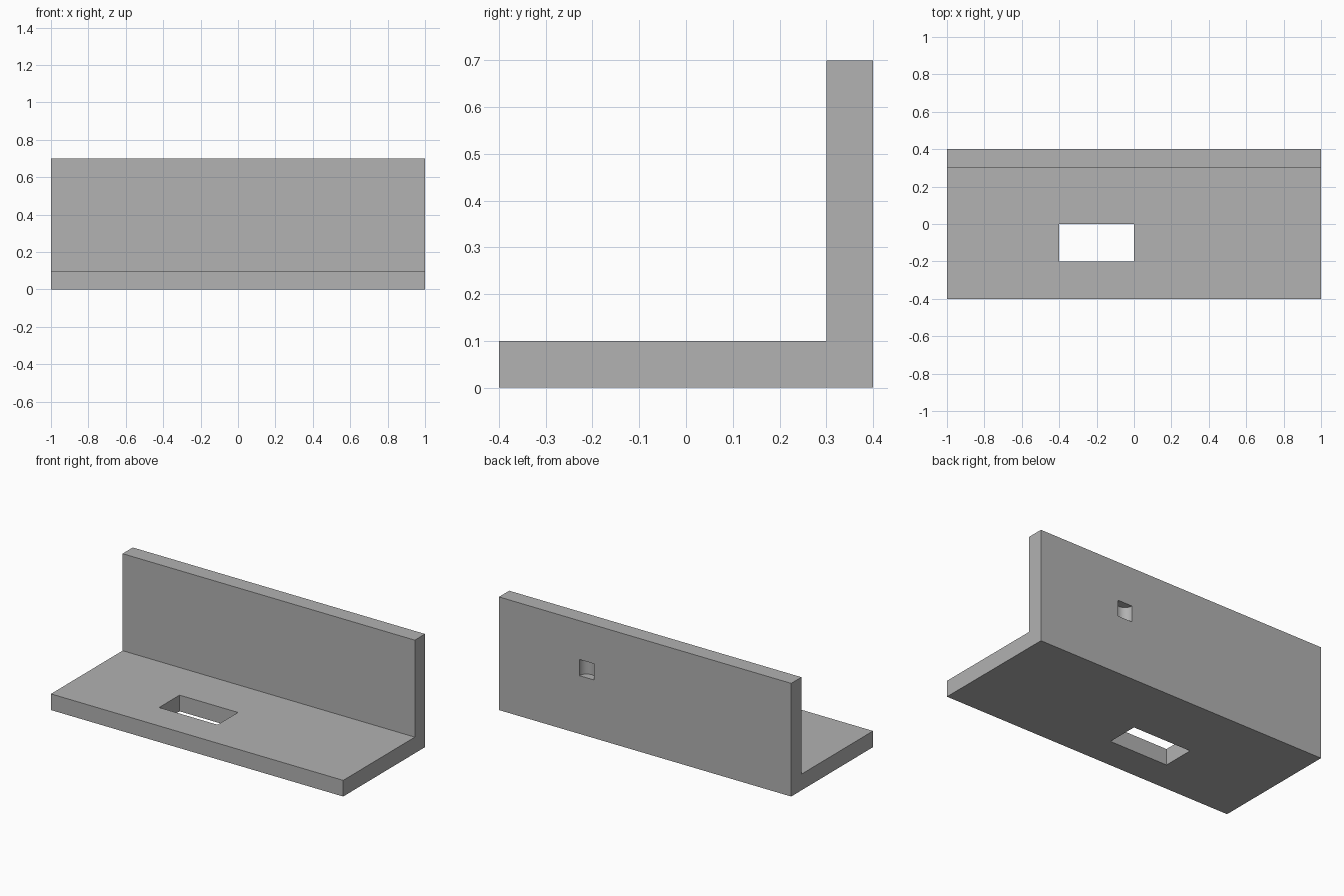
import bpy
import bmesh
from mathutils import Matrix, Vector

cube = bpy.data.objects.get("Cube")
if cube:
    bpy.data.objects.remove(cube, do_unlink=True)

grey = bpy.data.materials.new("plain grey")
grey.use_nodes = True
colour = (0.445, 0.445, 0.445, 1)
grey.diffuse_color = colour
grey.node_tree.nodes["Principled BSDF"].inputs["Base Color"].default_value = colour


def add_object(name, bm):
    bmesh.ops.recalc_face_normals(bm, faces=bm.faces)
    mesh = bpy.data.meshes.new(name)
    bm.to_mesh(mesh)
    bm.free()
    mesh.materials.append(grey)
    obj = bpy.data.objects.new(name, mesh)
    bpy.context.collection.objects.link(obj)
    return obj


def cut(target, cutter):
    cutter.hide_render = True
    mod = target.modifiers.new(cutter.name, 'BOOLEAN')
    mod.operation = 'DIFFERENCE'
    mod.solver = 'EXACT'
    mod.object = cutter
    bpy.context.view_layer.objects.active = target
    bpy.ops.object.modifier_apply(modifier=mod.name)
    bpy.data.objects.remove(cutter, do_unlink=True)


# L-shaped section swept along the length
profile = [(-0.4, 0), (0.4, 0), (0.4, 0.7), (0.3, 0.7), (0.3, 0.1), (-0.4, 0.1)]
bm = bmesh.new()
end = bm.faces.new([bm.verts.new((-1, y, z)) for y, z in profile])
swept = bmesh.ops.extrude_face_region(bm, geom=[end], use_keep_orig=True)
bmesh.ops.translate(bm, vec=(2, 0, 0),
                    verts=[v for v in swept["geom"] if isinstance(v, bmesh.types.BMVert)])
bracket = add_object("angle_bracket", bm)

# Rectangular slot through the base
bm = bmesh.new()
bmesh.ops.create_cube(bm, size=1, matrix=Matrix.LocRotScale(
    Vector((-0.2, -0.1, 0.05)), None, Vector((0.4, 0.2, 0.3))))
cut(bracket, add_object("slot_cutter", bm))

# Half-round pocket in the back of the upright
bm = bmesh.new()
bmesh.ops.create_cone(bm, cap_ends=True, segments=48, radius1=0.05, radius2=0.05,
                      depth=0.1, matrix=Matrix.Translation((0.4, 0.4, 0.41)))
cut(bracket, add_object("pocket_cutter", bm))

# Smooth the pocket wall, keep every other edge sharp
bpy.ops.object.select_all(action='DESELECT')
bracket.select_set(True)
bpy.context.view_layer.objects.active = bracket
bpy.ops.object.shade_smooth_by_angle()
